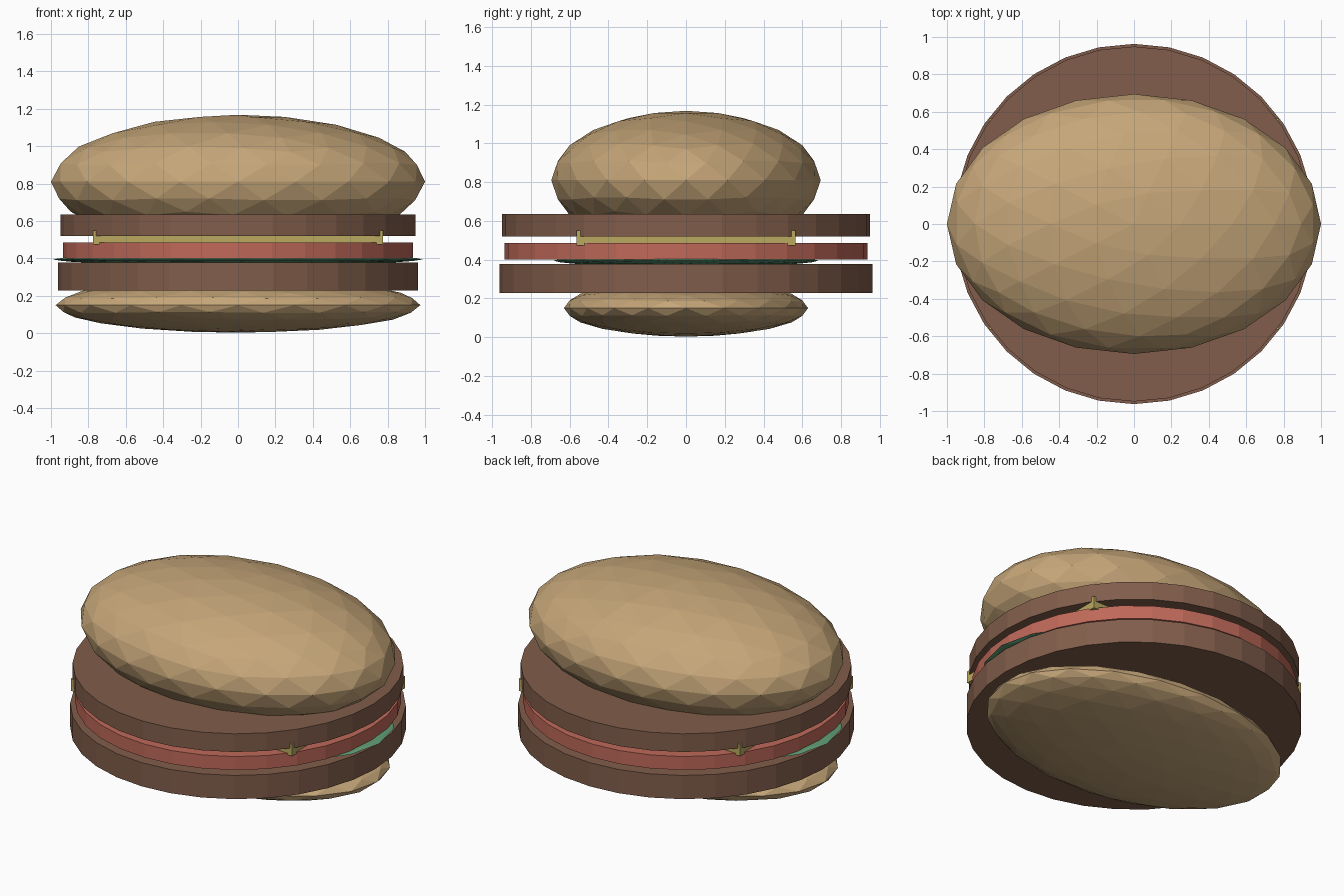
import bpy

if "Cube" in bpy.data.objects:
    bpy.data.objects.remove(bpy.data.objects["Cube"])


def material(name, rgb):
    m = bpy.data.materials.new(name)
    m.diffuse_color = (*rgb, 1)
    m.use_nodes = True
    m.node_tree.nodes["Principled BSDF"].inputs["Base Color"].default_value = m.diffuse_color
    return m


BUN = material("bun", (0.56, 0.38, 0.19))
PATTY = material("meat", (0.22, 0.11, 0.07))
TOMATO = material("tomato_red", (0.52, 0.14, 0.10))
LETTUCE = material("lettuce_green", (0.12, 0.34, 0.18))
CHEESE = material("cheese_yellow", (0.50, 0.40, 0.12))


def finish(name, mat, scale=(1, 1, 1)):
    ob = bpy.context.object
    ob.name = name
    ob.scale = scale
    bpy.ops.object.transform_apply(location=False, rotation=False, scale=True)
    ob.data.materials.append(mat)
    return ob


def ellipsoid(name, z, radii, mat):
    bpy.ops.mesh.primitive_ico_sphere_add(subdivisions=3, radius=1, location=(0, 0, z))
    return finish(name, mat, radii)


def disc(name, radius, z0, z1, mat):
    bpy.ops.mesh.primitive_cylinder_add(vertices=32, radius=radius, depth=z1 - z0,
                                        location=(0, 0, (z0 + z1) / 2))
    return finish(name, mat)


# Oval buns, faceted
ellipsoid("bottom_bun", 0.15, (0.975, 0.63, 0.147), BUN)
ellipsoid("top_bun", 0.81, (1.0, 0.695, 0.358), BUN)

# Round fillings
disc("lower_patty", 0.963, 0.228, 0.378, PATTY)
disc("tomato_slice", 0.936, 0.40, 0.485, TOMATO)
disc("upper_patty", 0.949, 0.52, 0.635, PATTY)

# Flattened oval leaf between lower patty and tomato
ellipsoid("lettuce_leaf", 0.395, (0.99, 0.683, 0.03), LETTUCE)

# Rectangular slice whose corners just poke out of the stack
bpy.ops.mesh.primitive_cube_add(size=1, location=(0, 0, 0.512))
finish("cheese_slice", CHEESE, (1.55, 1.13, 0.076))
